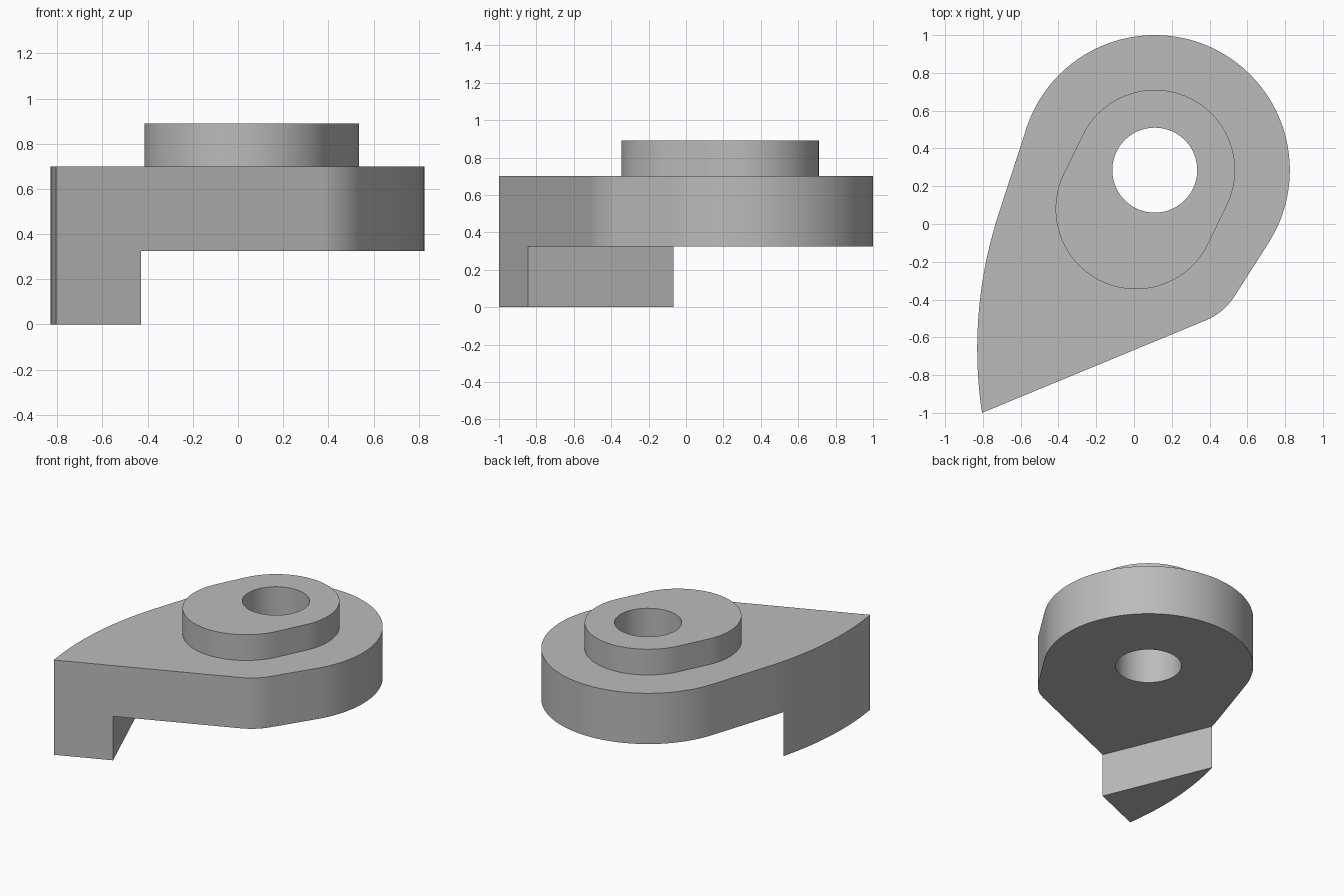
import bpy
import bmesh
from math import cos, sin, radians
from mathutils import Vector, Matrix

cube = bpy.data.objects.get("Cube")
if cube:
    bpy.data.objects.remove(cube, do_unlink=True)

PIVOT = Vector((0.11, 0.285))       # axis of the bore
Z_UNDER, Z_PLATE, Z_BOSS = 0.325, 0.70, 0.89
EDGE_ANGLE = radians(22.5)          # slant of the straight front edge

grey = bpy.data.materials.new("plain grey")
grey.use_nodes = True
COLOUR = (0.5, 0.5, 0.5, 1)
grey.diffuse_color = COLOUR
grey.node_tree.nodes["Principled BSDF"].inputs["Base Color"].default_value = COLOUR


def arc(centre, radius, start, end, steps):
    """Points along a circular arc, angles in degrees."""
    angles = [radians(start + (end - start) * i / steps) for i in range(steps + 1)]
    return [(centre[0] + radius * cos(a), centre[1] + radius * sin(a)) for a in angles]


def prism(name, outline, bottom, top):
    """Extrude a closed counter-clockwise outline between two heights."""
    bm = bmesh.new()
    face = bm.faces.new([bm.verts.new((x, y, bottom)) for x, y in outline])
    extruded = bmesh.ops.extrude_face_region(bm, geom=[face], use_keep_orig=True)
    verts = [g for g in extruded["geom"] if isinstance(g, bmesh.types.BMVert)]
    bmesh.ops.translate(bm, verts=verts, vec=(0, 0, top - bottom))
    bmesh.ops.recalc_face_normals(bm, faces=bm.faces)
    mesh = bpy.data.meshes.new(name)
    bm.to_mesh(mesh)
    bm.free()
    mesh.materials.append(grey)
    obj = bpy.data.objects.new(name, mesh)
    bpy.context.collection.objects.link(obj)
    return obj


def combine(target, other, operation):
    """Apply a boolean and discard the helper."""
    other.hide_render = True
    mod = target.modifiers.new(operation.lower(), "BOOLEAN")
    mod.operation, mod.object, mod.solver = operation, other, "EXACT"
    bpy.context.view_layer.objects.active = target
    bpy.ops.object.modifier_apply(modifier=mod.name)
    bpy.data.objects.remove(other, do_unlink=True)


# Plate outline: round head, long curved flank to the tip, filleted corner
outline = (arc(PIVOT, 0.715, -33, 162, 72)
           + arc((1.47, -0.66), 2.3, 162, 188.5, 32)
           + arc((0.254, -0.205), 0.33, -67.5, -33, 14))
body = prism("cam_lever_body", outline, 0, Z_PLATE)

# Cut away the underside, leaving the foot below the tip
relief = prism("relief_cutter", [(0, -2), (4, -2), (4, 3), (0, 3)], -1, Z_UNDER)
relief.data.transform(Matrix.Translation((-0.43, -0.843, 0))
                      @ Matrix.Rotation(EDGE_ANGLE, 4, "Z"))
combine(body, relief, "DIFFERENCE")

# Raised boss: slot shape around two centres
boss_outline = arc(PIVOT, 0.425, -26, 154, 56) + arc((0.01, 0.08), 0.425, 154, 334, 56)
combine(body, prism("boss", boss_outline, 0.5, Z_BOSS), "UNION")

# Through bore
combine(body, prism("bore_cutter", arc(PIVOT, 0.225, 0, 354, 59), -1, 2), "DIFFERENCE")

# Smooth curved walls, crisp edges
bpy.ops.object.select_all(action="DESELECT")
body.select_set(True)
bpy.context.view_layer.objects.active = body
bpy.ops.object.shade_smooth_by_angle(angle=radians(30))
